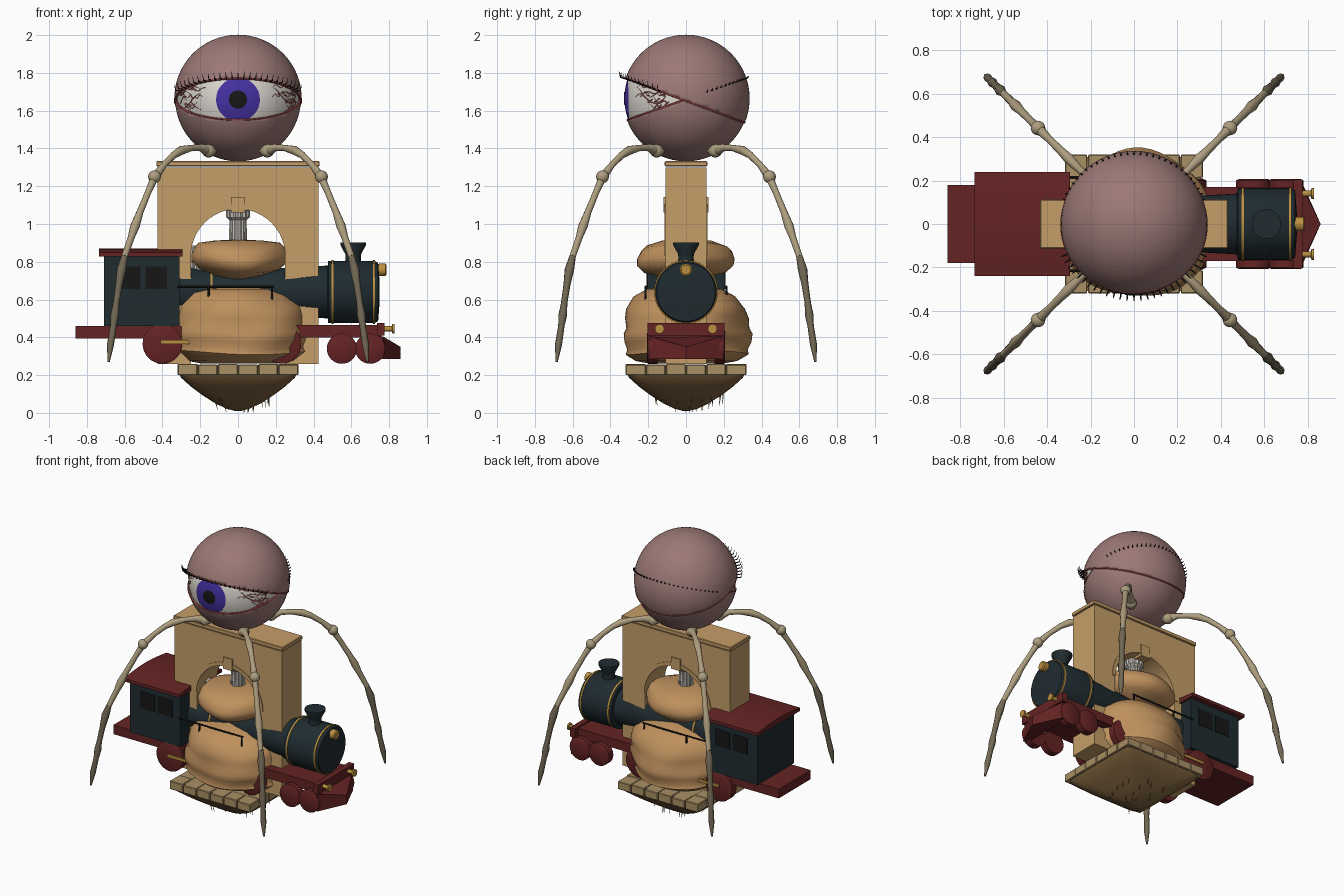
import bpy, bmesh, math, random
from mathutils import Vector, Matrix

if "Cube" in bpy.data.objects:
    bpy.data.objects.remove(bpy.data.objects["Cube"])
random.seed(4)
pi, sin, cos = math.pi, math.sin, math.cos

def mat(name, r, g, b):
    m = bpy.data.materials.new(name)
    m.diffuse_color = (r, g, b, 1)
    m.use_nodes = True
    m.node_tree.nodes["Principled BSDF"].inputs["Base Color"].default_value = m.diffuse_color
    return m
LID, WHITE = mat("lid", .33, .19, .18), mat("eye_white", .72, .68, .63)
IRIS, BLACK = mat("iris", .06, .03, .36), mat("black", .008, .008, .008)
VEIN, BONE = mat("vein", .4, .07, .07), mat("bone", .42, .34, .21)
TIP, STONE = mat("dark_bone", .17, .14, .09), mat("sandstone", .56, .34, .14)
CLOTH, EARTH = mat("dough", .52, .28, .11), mat("earth", .22, .13, .05)
TEAL, RED = mat("engine_dark", .014, .025, .03), mat("engine_red", .13, .017, .017)
GOLD, MARBLE = mat("brass", .5, .28, .05), mat("marble", .55, .52, .47)
SLAB = mat("paving", .4, .28, .13)

def finish(name, bm, m, angle=35):
    bmesh.ops.recalc_face_normals(bm, faces=bm.faces)
    me = bpy.data.meshes.new(name)
    bm.to_mesh(me)
    bm.free()
    o = bpy.data.objects.new(name, me)
    bpy.context.collection.objects.link(o)
    me.materials.append(m)
    bpy.ops.object.select_all(action='DESELECT')
    o.select_set(True)
    bpy.context.view_layer.objects.active = o
    bpy.ops.object.shade_smooth_by_angle(angle=math.radians(angle))
    return o

def box(name, x0, x1, y0, y1, z0, z1, m, bevel=0):
    bm = bmesh.new()
    bmesh.ops.create_cube(bm, size=1, matrix=Matrix.Translation(((x0+x1)/2, (y0+y1)/2, (z0+z1)/2))
                          @ Matrix.Diagonal((x1-x0, y1-y0, z1-z0, 1)))
    if bevel:
        bmesh.ops.bevel(bm, geom=bm.edges[:], offset=bevel, segments=1, affect='EDGES')
    return finish(name, bm, m)

def prism(name, pts, a, b, m, put):
    """Extrude a 2D outline from a to b; put(u, v, w) gives the 3D point."""
    bm = bmesh.new()
    f = bm.faces.new([bm.verts.new(put(u, v, a)) for u, v in pts])
    r = bmesh.ops.extrude_face_region(bm, geom=[f])
    d = Vector(put(0, 0, b)) - Vector(put(0, 0, a))
    bmesh.ops.translate(bm, verts=[v for v in r['geom'] if isinstance(v, bmesh.types.BMVert)], vec=d)
    return finish(name, bm, m)

def loft(name, rings, m, angle=35):
    bm = bmesh.new()
    vs = [[bm.verts.new(p) for p in r] for r in rings]
    n = len(vs[0])
    for a, b in zip(vs, vs[1:]):
        for i in range(n):
            bm.faces.new((a[i], a[(i+1) % n], b[(i+1) % n], b[i]))
    bm.faces.new(vs[0])
    bm.faces.new(vs[-1])
    return finish(name, bm, m, angle)

def lathe(name, prof, loc, m, axis='Z', n=32, flute=0):
    put = {'Z': lambda a, b, h: (a, b, h), 'X': lambda a, b, h: (h, a, b), 'Y': lambda a, b, h: (a, h, b)}[axis]
    rings = [[Vector(loc) + Vector(put(r*(1-flute*(i % 2))*cos(2*pi*i/n), r*(1-flute*(i % 2))*sin(2*pi*i/n), h))
              for i in range(n)] for r, h in prof]
    return loft(name, rings, m)

def tubes(name, paths, r, m, res=2):
    """paths: lists of (point, radius factor), all joined in one mesh."""
    cu = bpy.data.curves.new(name, 'CURVE')
    cu.dimensions, cu.bevel_depth, cu.bevel_resolution, cu.use_fill_caps = '3D', r, res, True
    for path in paths:
        s = cu.splines.new('POLY')
        s.points.add(len(path)-1)
        for q, (p, f) in zip(s.points, path):
            q.co, q.radius = (*p, 1), f
    o = bpy.data.objects.new(name, cu)
    bpy.context.collection.objects.link(o)
    cu.materials.append(m)
    bpy.ops.object.select_all(action='DESELECT')
    o.select_set(True)
    bpy.context.view_layer.objects.active = o
    bpy.ops.object.convert(target='MESH')
    bpy.ops.object.shade_smooth_by_angle(angle=math.radians(60))
    return bpy.context.object

def ball(name, c, r, m, cut=None, seg=48):
    bm = bmesh.new()
    bmesh.ops.create_uvsphere(bm, u_segments=seg, v_segments=seg*2//3, radius=r, matrix=Matrix.Translation(c))
    if cut:
        bmesh.ops.bisect_plane(bm, geom=bm.verts[:]+bm.edges[:]+bm.faces[:], plane_co=cut[0],
                               plane_no=cut[1], clear_inner=True)
    return finish(name, bm, m)

# Eye with lids, iris and pupil
C = Vector((0, 0, 1.665))
look = Vector((0, -1, -.02)).normalized()
ball("eyeball", C, .322, WHITE)
for name, r, a, m in (("iris", .326, .365, IRIS), ("pupil", .329, .15, BLACK)):
    ball(name, C, r, m, (C + look*r*cos(a), look), 96)
UP, LOW = Vector((0, .371, 1)).normalized(), Vector((0, -.35, 1)).normalized()
PU, PL = Vector((0, 0, 1.652)), Vector((0, 0, 1.66))
for name, r, p, n in (("upper_lid", .337, PU, UP), ("lower_lid", .333, PL, -LOW)):
    o = ball(name, C, r, LID, (p, n), 64)
    s = o.modifiers.new("thickness", 'SOLIDIFY')
    s.thickness, s.offset = .012, -1

def rim(p, n, r, k=64):
    d = (p-C).dot(n)
    rr, side = math.sqrt(r*r-d*d), Vector((1, 0, 0))
    fwd = n.cross(side)
    return [C + n*d + (side*cos(2*pi*i/k) + fwd*sin(2*pi*i/k))*rr for i in range(k+1)]
tubes("lid_rims", [[(q, 1) for q in rim(PU, UP, .335)], [(q, 1) for q in rim(PL, LOW, .33)]], .005, VEIN)

# Lashes: long over the opening, short ones poking out at the back
lashes = []
for plane, n, size, test in ((PU, UP, .045, lambda q: q.y < -.13), (PL, LOW, .016, lambda q: q.y > .1)):
    for q in filter(test, rim(plane, n, .337, 72)):
        d = Vector((q.x, q.y, 0)).normalized()
        up = Vector((0, 0, size*.4))
        lashes.append([(q, 1), (q + d*size*.6 + up*.3, .8), (q + d*size*.8 + up*2, .15)])
tubes("lashes", lashes, .004, BLACK, 1)

# Veins on the white
veins = []
for i in range(36):
    s = 1 if i % 2 else -1
    az, el, path = random.uniform(.85, 1.3), random.uniform(-.15, .2), []
    for k in range(6):
        path.append((C + Vector((s*sin(az)*cos(el), -cos(az)*cos(el), sin(el)))*.3215, 1-k*.14))
        az -= random.uniform(.03, .08)
        el += random.uniform(-.06, .06)
    veins.append(path)
tubes("veins", veins, .003, VEIN, 1)

# Four bony legs on the diagonals
UPPER = [(.13, 1.385, 1.5), (.16, 1.39, 1.9), (.2, 1.405, 1.1), (.25, 1.402, 1), (.3, 1.39, 1.4), (.34, 1.365, 1.1), (.39, 1.315, 1), (.44, 1.25, 1.4)]
LOWER = [(.44, 1.25, 1.3), (.475, 1.17, 1), (.52, 1.06, 1.1), (.545, .99, 1.5), (.565, .93, 1.1), (.6, .83, 1)]
FOOT = [(.6, .83, 1), (.617, .76, 1.5), (.63, .68, 1.1), (.645, .58, 1), (.652, .52, 1.35), (.66, .46, 1), (.675, .36, 1.1), (.685, .27, .35)]
for sx in (1, -1):
    for sy in (1, -1):
        tag = ("right" if sx > 0 else "left") + ("_back" if sy > 0 else "_front")
        for part, pts, m in (("thigh", UPPER, BONE), ("shin", LOWER, BONE), ("foot", FOOT, TIP)):
            tubes(f"{tag}_{part}", [[((sx*d, sy*d, z), f) for d, z, f in pts]], .017, m, 3)
        ball(tag + "_knee", (sx*.442, sy*.442, 1.25), .034, BONE, seg=20)
        ball(tag + "_hip", (sx*.155, sy*.155, 1.388), .036, BONE, seg=20)

# Stone archway
def arc(r, a0=0, a1=pi, k=24):
    return [(r*cos(a0+(a1-a0)*i/k), .83+r*sin(a0+(a1-a0)*i/k)) for i in range(k+1)]
xz = lambda u, v, w: (u, w, v)
prism("archway", [(.25, .26)] + arc(.25) + [(-.25, .26), (-.425, .26), (-.425, 1.3), (.425, 1.3), (.425, .26)],
      -.108, .108, STONE, xz)
prism("arch_moulding", arc(.275) + arc(.25, pi, 0), -.114, .114, STONE, xz)
box("cornice", -.432, .432, -.113, .113, 1.305, 1.333, STONE, .004)
box("keystone", -.036, .036, -.118, .118, 1.06, 1.142, STONE)

# Fluted column and broken stump
lathe("column", [(.052, .8), (.045, 1.02), (.062, 1.035), (.065, 1.07), (.05, 1.075)], (0, 0, 0), MARBLE, n=28, flute=.1)
lathe("column_stump", [(.05, .6), (.048, .885)], (-.2, 0, 0), MARBLE, n=28, flute=.1)

# Pinched, folded body
PROF = [(.2, .262), (.27, .275), (.325, .32), (.318, .345), (.335, .385), (.34, .43), (.325, .46), (.328, .51), (.315, .56),
        (.27, .625), (.2, .655), (.12, .668), (.05, .69), (.05, .7), (.13, .722), (.215, .752), (.255, .79), (.258, .825),
        (.24, .865), (.215, .89), (.13, .912), (.02, .918)]
rings = []
for r, z in PROF:
    ring = []
    for i in range(56):
        a = 2*pi*i/56
        k = r*(1 + .025*sin(3*a+z*9) + .018*sin(5*a-z*14) + (.13*max(0, cos(a))**3 if z < .6 else 0))
        ring.append((k*cos(a), k*sin(a), z + .012*sin(2*a+1)*(r > .2 and z > .3)))
    rings.append(ring)
loft("body", rings, CLOTH, 60)

# Floating base: paving blocks, rounded pyramid of earth, roots
box("base_slab", -.29, .29, -.29, .29, .2, .254, SLAB)
w = .64/6
for i in range(6):
    a = -.32 + i*w
    for s in (-1, 1):
        lo, hi = sorted((s*.32, s*(.32-w)))
        box("paving_block", a+.002, a+w-.002, lo, hi, .2, .26 - .004*(i % 2), SLAB, .004)
        if 0 < i < 5:
            box("paving_block", lo, hi, a+.002, a+w-.002, .2, .26 - .004*(i % 2), SLAB, .004)
rings = []
for r, z, e in ((.31, .205, .12), (.3, .185, .15), (.25, .14, .25), (.19, .095, .4), (.12, .05, .6), (.06, .022, .8), (.015, .01, 1)):
    p = lambda c: math.copysign(abs(c)**e, c) if abs(c) > 1e-6 else 0
    rings.append([(r*p(cos(2*pi*i/48)), r*p(sin(2*pi*i/48)), z) for i in range(48)])
loft("earth_underside", rings, EARTH, 40)
roots = []
for i in range(22):
    a, r = random.uniform(0, 2*pi), random.uniform(.02, .2)
    x, y, z = r*cos(a), r*sin(a), .02+r*.4
    roots.append([((x, y, z+.03), 1), ((x*1.05, y*1.05, z-.01), .8), ((x*1.02+.006, y*1.02, max(.002, z-.05)), .2)])
tubes("roots", roots, .004, EARTH, 1)

# Locomotive boiler, bands, funnel, lamp
lathe("boiler", [(.13, -.33), (.125, -.15), (.105, 0), (.125, .2), (.13, .3), (.14, .475), (.165, .478), (.165, .72), (.155, .742), (.05, .75)],
      (0, 0, .64), TEAL, 'X', 40)
for x, r in ((-.14, .128), (.5, .169), (.72, .169)):
    lathe("boiler_band", [(r-.01, x-.006), (r, x-.006), (r, x+.006), (r-.01, x+.006)], (0, 0, .64), GOLD, 'X', 40)
lathe("funnel", [(.05, .76), (.04, .82), (.042, .84), (.068, .89), (.068, .903), (.05, .903)], (.61, 0, 0), TEAL)
lathe("headlamp", [(.03, .735), (.033, .75), (.033, .78), (.025, .786)], (0, 0, .757), GOLD, 'X', 20)

# Cab
box("cab", -.71, -.31, -.205, .205, .46, .835, TEAL)
N = 12
top = [(-.24 + .48*i/N, .85 + .02*sin(pi*i/N)) for i in range(N+1)]
prism("cab_roof", top + [(.24, .828), (-.24, .828)], -.735, -.295, RED, lambda u, v, w: (w, u, v))
for s in (-1, 1):
    for x in (-.57, -.43):
        lo, hi = sorted((s*.2, s*.208))
        box("cab_window", x-.06, x+.055, lo, hi, .655, .775, BLACK)

# Frames, buffer beam, cowcatcher
box("rear_frame", -.86, -.3, -.18, .18, .395, .46, RED)
box("front_frame", .15, .76, -.17, .17, .4, .465, RED)
box("buffer_beam", .735, .775, -.205, .205, .41, .475, RED)
yz = [(.2, .735), (.2, .77), (0, .86), (-.2, .77), (-.2, .735)]
loft("cowcatcher", [[(x, y, .285) for y, x in yz],
                    [(x - (.0 if x > .8 else .003), y*.95, .35 if x > .8 else .405) for y, x in yz]], RED, 20)

# Wheels, rods, buffers, handrails on both sides
for s in (-1, 1):
    for x, z, r in ((-.4, .365, .105), (.23, .365, .105), (.55, .34, .08), (.7, .34, .08)):
        lathe("wheel", [(r, s*.15), (r, s*.2), (r*.85, s*.207)], (x, 0, z), RED, 'Y', 32)
    lo, hi = sorted((s*.207, s*.217))
    box("connecting_rod", -.41, .24, lo, hi, .365, .385, GOLD)
    lathe("buffer", [(.014, .77), (.014, .815), (.025, .817), (.025, .828)], (0, s*.14, .445), GOLD, 'X', 16)
    rail = [[((x, s*.215, .668), 1) for x in (-.32, .19)]]
    rail += [[((x, s*.215, .6), 1), ((x, s*.215, .672), 1)] for x in (-.155, .18)]
    tubes("handrail", rail, .006, BLACK)
